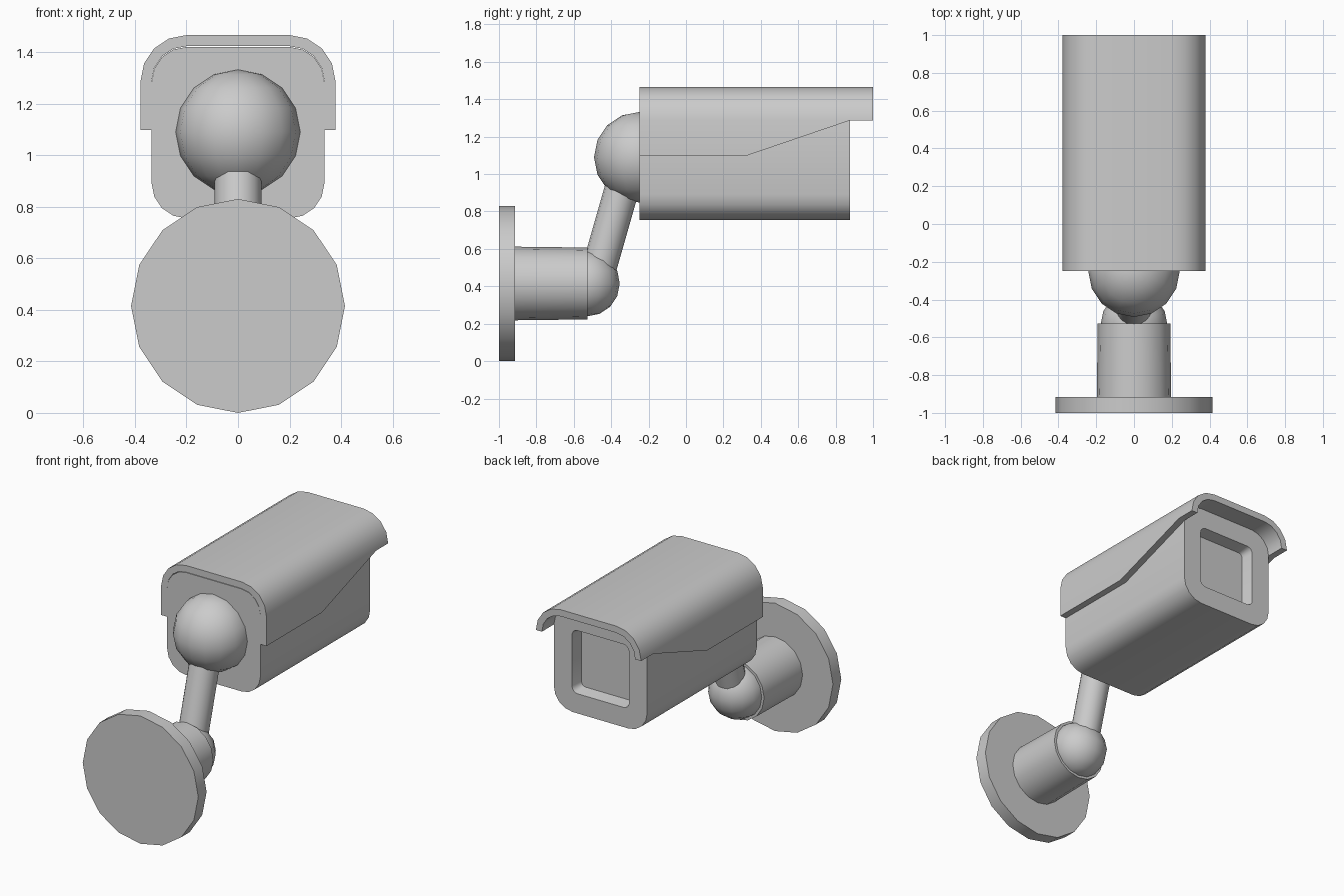
import bpy, bmesh
from math import sin, cos, pi, radians
from mathutils import Vector

cube = bpy.data.objects.get("Cube")
if cube:
    bpy.data.objects.remove(cube)

grey = bpy.data.materials.new("light_grey")
grey.use_nodes = True
colour = (0.6, 0.6, 0.6, 1)
grey.diffuse_color = colour
grey.node_tree.nodes["Principled BSDF"].inputs["Base Color"].default_value = colour


def finish(obj, name):
    obj.name = obj.data.name = name
    obj.data.materials.clear()
    obj.data.materials.append(grey)
    bpy.ops.object.select_all(action="DESELECT")
    obj.select_set(True)
    bpy.context.view_layer.objects.active = obj
    bpy.ops.object.shade_smooth_by_angle(angle=radians(30))
    return obj


def loft(name, rings):
    """Join equal-length closed rings in order and cap both ends."""
    bm = bmesh.new()
    loops = [[bm.verts.new(p) for p in ring] for ring in rings]
    n = len(loops[0])
    for a, b in zip(loops, loops[1:]):
        for i in range(n):
            j = (i + 1) % n
            bm.faces.new((a[i], a[j], b[j], b[i]))
    bm.faces.new(loops[0])
    bm.faces.new(loops[-1])
    bmesh.ops.recalc_face_normals(bm, faces=bm.faces)
    mesh = bpy.data.meshes.new(name)
    bm.to_mesh(mesh)
    bm.free()
    obj = bpy.data.objects.new(name, mesh)
    bpy.context.collection.objects.link(obj)
    return finish(obj, name)


def rounded_rect(y, half_w, half_h, r, zc=1.0875, steps=4):
    pts = []
    for q, (sx, sz) in enumerate(((1, 1), (-1, 1), (-1, -1), (1, -1))):
        for i in range(steps + 1):
            a = (q + i / steps) * pi / 2
            pts.append((sx * (half_w - r) + r * cos(a), y,
                        zc + sz * (half_h - r) + r * sin(a)))
    return pts


def arch(y, low, r):
    """One open arch from the +x foot over the top to the -x foot."""
    arc = [(0.2 + r * cos(i * pi / 8), y, 1.288 + r * sin(i * pi / 8)) for i in range(5)]
    half = [(0.2 + r, y, low)] + arc
    return half + [(-x, y, z) for x, y, z in reversed(half)]


def rod(name, start, end, r1, r2):
    start, end = Vector(start), Vector(end)
    axis = end - start
    bpy.ops.mesh.primitive_cone_add(vertices=16, radius1=r1, radius2=r2,
                                    depth=axis.length, location=(start + end) / 2,
                                    rotation=axis.to_track_quat("Z", "Y").to_euler())
    return finish(bpy.context.object, name)


def ball(name, centre, r):
    bpy.ops.mesh.primitive_uv_sphere_add(segments=16, ring_count=8, radius=r, location=centre)
    return finish(bpy.context.object, name)


# Camera housing with the recessed lens window
loft("housing", [
    rounded_rect(-0.248, 0.335, 0.3325, 0.135),
    rounded_rect(0.877, 0.335, 0.3325, 0.135),
    rounded_rect(0.877, 0.205, 0.205, 0.04),
    rounded_rect(0.80, 0.19, 0.19, 0.03),
])

# Sun hood whose lower edge sweeps up toward the lens
edge = ((-0.248, 1.097), (0.32, 1.097), (0.877, 1.287), (1.0, 1.287))
loft("sun_hood", [arch(y, z, 0.178) + arch(y, z, 0.135)[::-1] for y, z in edge])

# Swivel ball, arm and elbow
ball("swivel_ball", (0, -0.25, 1.09), 0.242)
rod("arm", (0, -0.492, 0.4), (0, -0.3, 1.07), 0.092, 0.092)
ball("elbow_ball", (0, -0.53, 0.415), 0.176)

# Wall mount
rod("mount_tube", (0, -0.93, 0.415), (0, -0.527, 0.415), 0.197, 0.192)
rod("wall_plate", (0, -1.0, 0.415), (0, -0.915, 0.415), 0.415, 0.415)
